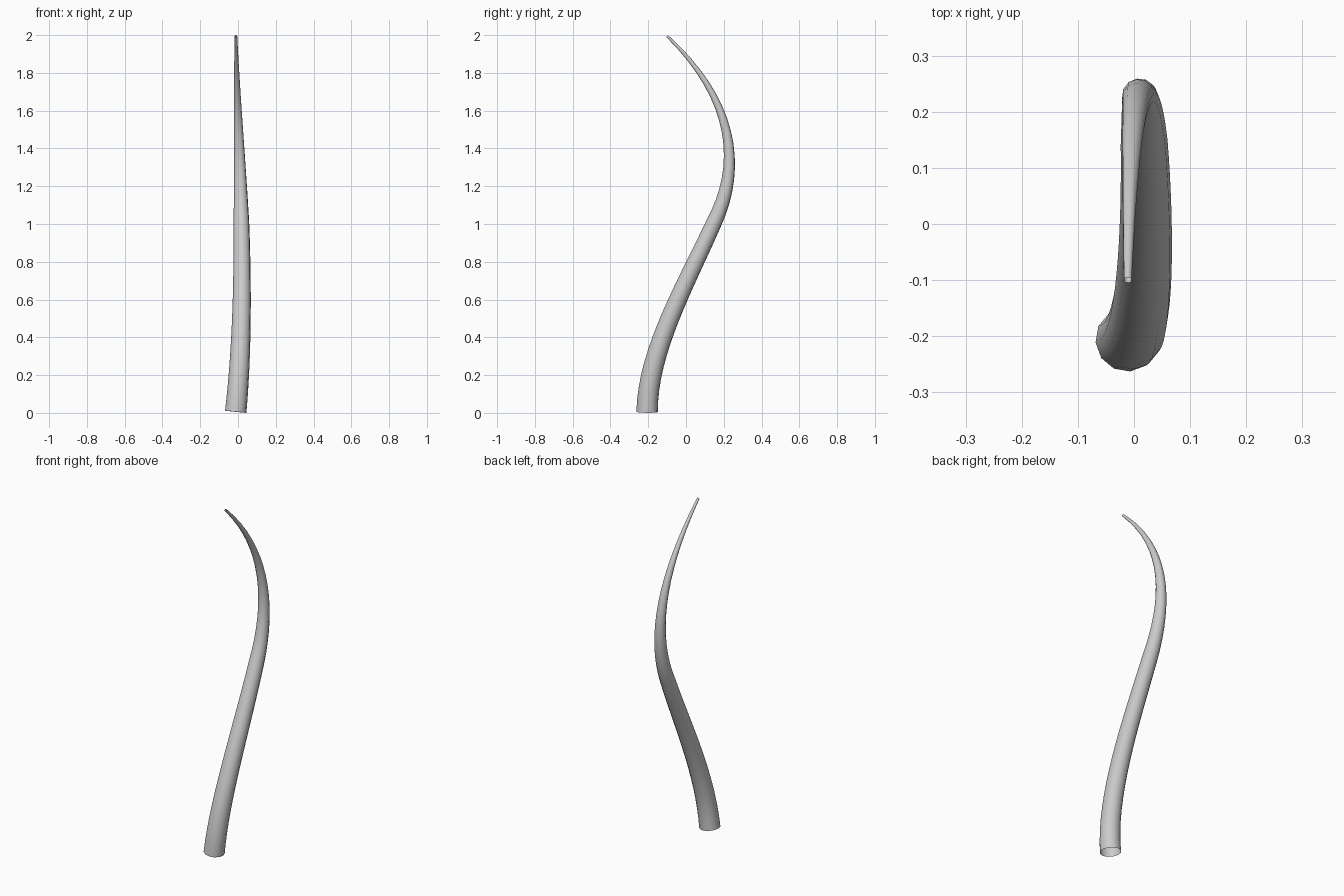
import bpy

if "Cube" in bpy.data.objects:
    bpy.data.objects.remove(bpy.data.objects["Cube"])

# Tapered S-shaped horn: a bezier path with a round bevel, open at both ends
# Each row: left handle, point, right handle, radius
PATH = [
    ((-0.05, -0.21, -0.33), (-0.012, -0.206, 0.006), (0.021, -0.203, 0.33), 0.057),
    ((0.025, 0.0, 0.68), (0.018, 0.145, 1.0), (0.012, 0.300, 1.31), 0.042),
    ((-0.006, 0.255, 1.66), (-0.011, -0.10, 1.995), (-0.02, -0.45, 2.3), 0.007),
]

curve = bpy.data.curves.new("curved_horn", 'CURVE')
curve.dimensions = '3D'
curve.resolution_u = 16
curve.bevel_depth = 1.0
curve.bevel_resolution = 4
curve.use_fill_caps = False

spline = curve.splines.new('BEZIER')
spline.bezier_points.add(len(PATH) - 1)
for p, (left, co, right, radius) in zip(spline.bezier_points, PATH):
    p.handle_left_type = p.handle_right_type = 'FREE'
    p.co, p.handle_left, p.handle_right, p.radius = co, left, right, radius

horn = bpy.data.objects.new("curved_horn", curve)
bpy.context.collection.objects.link(horn)

# Turn the tube into a smooth mesh
bpy.context.view_layer.objects.active = horn
horn.select_set(True)
bpy.ops.object.convert(target='MESH')
bpy.ops.object.shade_smooth()
